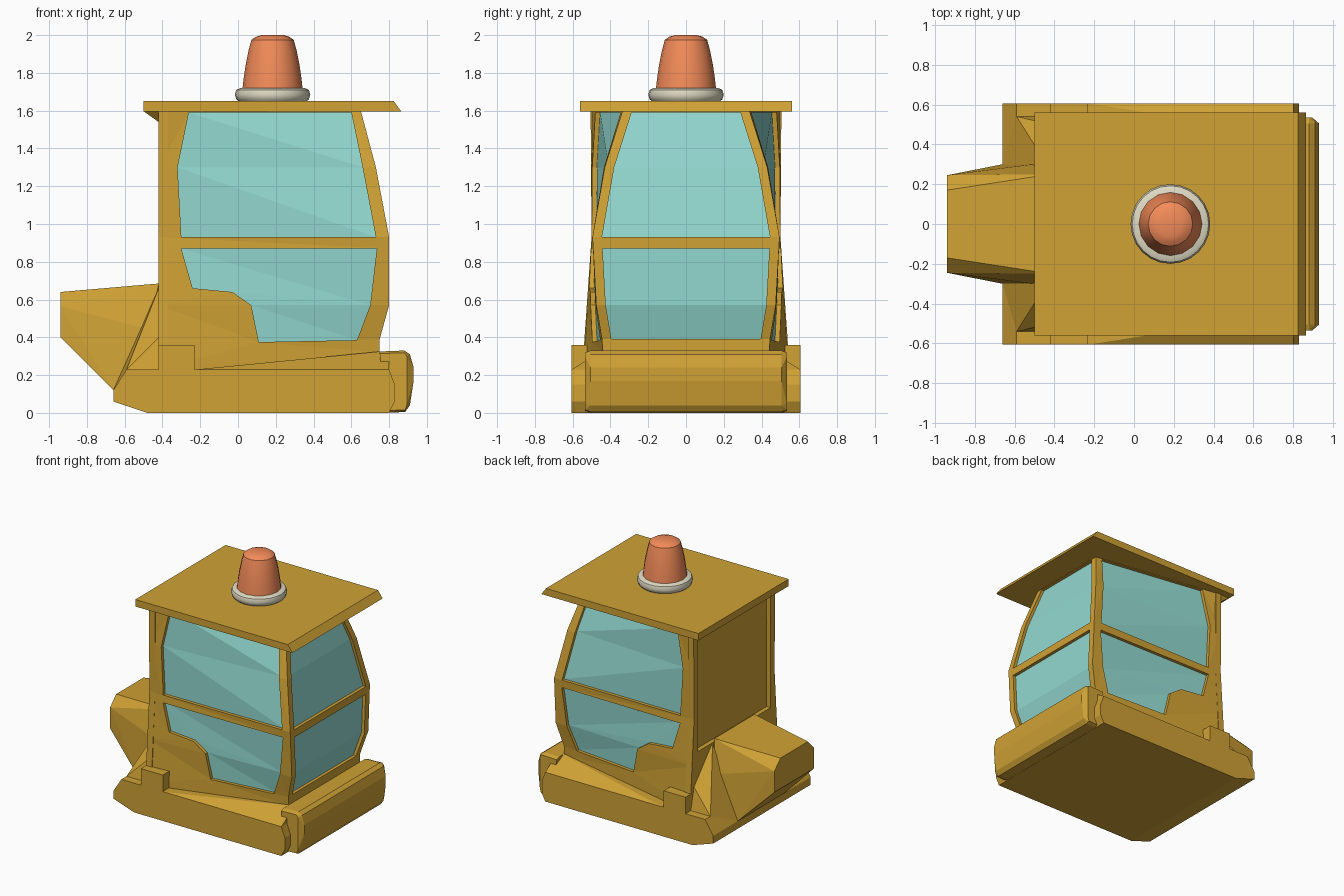
import bpy, bmesh, math
from mathutils import Vector
from mathutils.geometry import tessellate_polygon

if "Cube" in bpy.data.objects:
    bpy.data.objects.remove(bpy.data.objects["Cube"])


def material(name, rgb):
    m = bpy.data.materials.new(name)
    m.diffuse_color = (*rgb, 1)
    m.use_nodes = True
    m.node_tree.nodes["Principled BSDF"].inputs["Base Color"].default_value = m.diffuse_color
    return m


YELLOW = material("yellow_paint", (0.63, 0.36, 0.035))
GLASS = material("tinted_glass", (0.29, 0.69, 0.63))
ORANGE = material("orange_lens", (0.90, 0.26, 0.10))
CREAM = material("cream_rubber", (0.75, 0.71, 0.55))


def finish(name, bm, mat):
    bmesh.ops.recalc_face_normals(bm, faces=bm.faces[:])
    me = bpy.data.meshes.new(name)
    bm.to_mesh(me)
    bm.free()
    ob = bpy.data.objects.new(name, me)
    bpy.context.collection.objects.link(ob)
    me.materials.append(mat)
    return ob


def hull(name, pts, mat=YELLOW, mirror=True):
    """Convex solid around the points, mirrored across y = 0 by default."""
    bm = bmesh.new()
    for x, y, z in pts:
        for s in ((1, -1) if mirror else (1,)):
            bm.verts.new((x, y * s, z))
    r = bmesh.ops.convex_hull(bm, input=bm.verts[:])
    junk = {v for v in r["geom_interior"] + r["geom_unused"] if isinstance(v, bmesh.types.BMVert)}
    bmesh.ops.delete(bm, geom=list(junk), context='VERTS')
    bmesh.ops.dissolve_limit(bm, angle_limit=0.01, verts=bm.verts[:], edges=bm.edges[:])
    return finish(name, bm, mat)


def slab(name, profile, half_y):
    return hull(name, [(x, half_y, z) for x, z in profile])


def panel(name, loops, place, d0, d1, mat):
    """Flat outline with holes, given thickness d0..d1 and bent by place(u, v, depth)."""
    tris = tessellate_polygon([[Vector((u, v, 0)) for u, v in lp] for lp in loops])
    flat = [p for lp in loops for p in lp]
    bm = bmesh.new()
    a = [bm.verts.new(place(u, v, d0)) for u, v in flat]
    b = [bm.verts.new(place(u, v, d1)) for u, v in flat]
    for t in tris:
        bm.faces.new([a[i] for i in t])
        bm.faces.new([b[i] for i in reversed(t)])
    start = 0
    for lp in loops:
        n = len(lp)
        for i in range(n):
            p, q = start + i, start + (i + 1) % n
            bm.faces.new((a[p], a[q], b[q], b[p]))
        start += n
    return finish(name, bm, mat)


def lathe(name, profile, centre, sides, mat):
    bm = bmesh.new()
    rings = [[bm.verts.new((centre + r * math.cos(2 * math.pi * i / sides),
                            r * math.sin(2 * math.pi * i / sides), z)) for i in range(sides)]
             for r, z in profile]
    for lo, hi in zip(rings, rings[1:]):
        for i in range(sides):
            j = (i + 1) % sides
            bm.faces.new((lo[i], lo[j], hi[j], hi[i]))
    bm.faces.new(rings[0])
    bm.faces.new(rings[-1])
    ob = finish(name, bm, mat)
    bpy.context.view_layer.objects.active = ob
    ob.select_set(True)
    bpy.ops.object.shade_smooth_by_angle(angle=math.radians(40))
    ob.select_set(False)


def curve(table):
    def f(z):
        if z <= table[0][0]:
            return table[0][1]
        for (z0, a), (z1, b) in zip(table, table[1:]):
            if z <= z1:
                return a + (b - a) * (z - z0) / (z1 - z0)
        return table[-1][1]
    return f


# Cab shape by height: front position, half width at front and at rear
front_x = curve([(.32, .75), (.39, .75), (.57, .80), (.93, .80), (1.3, .73), (1.6, .65)])
front_y = curve([(.32, .44), (.39, .445), (.57, .475), (.93, .495), (1.3, .43), (1.6, .335)])
rear_y = curve([(.23, .545), (.36, .54), (.93, .50), (1.6, .505)])
LEVELS = (.32, .39, .57, .87, .93, 1.3, 1.6)

# Base, sloping deck, side steps
slab("base", [(-.66, .06), (-.66, .12), (-.59, .23), (.80, .23), (.83, .15), (.83, .06),
              (.80, 0), (-.48, 0)], .605)
hull("deck", [(-.22, .605, .23), (-.22, .53, .23), (.80, .605, .23), (.75, .45, .325),
              (.80, .45, .325), (.80, .53, .27)])
slab("side_steps", [(-.42, .2), (-.42, .36), (-.23, .36), (-.23, .2)], .605)

# Rounded front bumper
bumper = [(.75, .325), (.88, .33), (.91, .31), (.93, .24), (.93, .17), (.91, .04), (.885, .005), (.78, 0)]
hull("bumper", [(x, .505, z) for x, z in bumper]
     + [(min(x, .895), .535, .165 + (z - .165) * .93) for x, z in bumper])

# Rear housing and its corner fairings
hull("rear_housing", [(-.94, .17, .64), (-.94, .245, .565), (-.94, .245, .40), (-.66, .30, .12),
                      (-.47, .305, .44), (-.42, .25, .685), (-.42, .30, .15)])
for side, s in (("left", 1), ("right", -1)):
    hull(side + "_fairing", [(-.66, .30 * s, .12), (-.59, .54 * s, .23), (-.47, .305 * s, .44),
                             (-.42, .54 * s, .23), (-.42, .50 * s, .40), (-.42, .27 * s, .66),
                             (-.42, .30 * s, .15)], mirror=False)

# Side frames and glass
side_outer = [(-.42, z) for z in (1.6, 1.3, .93, .87, .57, .23)] + [(.75, .23)] \
    + [(front_x(z), z) for z in LEVELS]
side_upper = [(-.26, 1.59), (-.32, 1.3), (-.30, .93), (.73, .93), (.66, 1.3), (.60, 1.59)]
side_lower = [(-.30, .87), (-.24, .66), (-.03, .64), (.07, .57), (.11, .375), (.63, .385),
              (.70, .57), (.735, .87)]
for side, s in (("left", 1), ("right", -1)):
    def place(x, z, d, s=s):
        t = (x + .42) / (front_x(z) + .42)
        return (x, s * (rear_y(z) * (1 - t) + front_y(z) * t - d), z)
    panel(side + "_frame", [side_outer, side_upper, side_lower], place, 0, .05, YELLOW)
    panel(side + "_upper_glass", [side_upper], place, .025, .035, GLASS)
    panel(side + "_lower_glass", [side_lower], place, .025, .035, GLASS)


# Front frame and glass
def sym(half):
    return half + [(-y, z) for y, z in reversed(half)]


def place_front(y, z, d):
    return (front_x(z) - d, y, z)


front_outer = sym([(front_y(z), z) for z in LEVELS])
front_upper = sym([(.46, .93), (.38, 1.3), (.29, 1.59)])
front_lower = sym([(.40, .39), (.44, .57), (.46, .87)])
panel("front_frame", [front_outer, front_upper, front_lower], place_front, 0, .05, YELLOW)
panel("front_upper_glass", [front_upper], place_front, .025, .035, GLASS)
panel("front_lower_glass", [front_lower], place_front, .025, .035, GLASS)


# Rear wall with recessed panel
def place_rear(y, z, d):
    return (-.42 + d, y, z)


rear_hole = sym([(.45, .66), (.45, 1.57)])
panel("rear_frame", [sym([(rear_y(z), z) for z in (.23, .36, .93, 1.6)]), rear_hole],
      place_rear, 0, .05, YELLOW)
panel("rear_panel", [rear_hole], place_rear, .035, .05, YELLOW)

# Roof and rear visor
slab("roof", [(-.5, 1.595), (-.5, 1.65), (.825, 1.65), (.865, 1.595)], .56)
hull("rear_visor", [(-.5, .505, 1.597), (-.42, .505, 1.597), (-.42, .45, 1.54)])

# Warning beacon
lathe("beacon_base", [(.175, 1.645), (.192, 1.66), (.20, 1.685), (.192, 1.71), (.17, 1.72)],
      .183, 24, CREAM)
lathe("beacon_lens", [(.16, 1.71), (.153, 1.77), (.143, 1.84), (.127, 1.92), (.112, 1.975),
                      (.09, 1.99), (.06, 2.0)], .183, 16, ORANGE)
